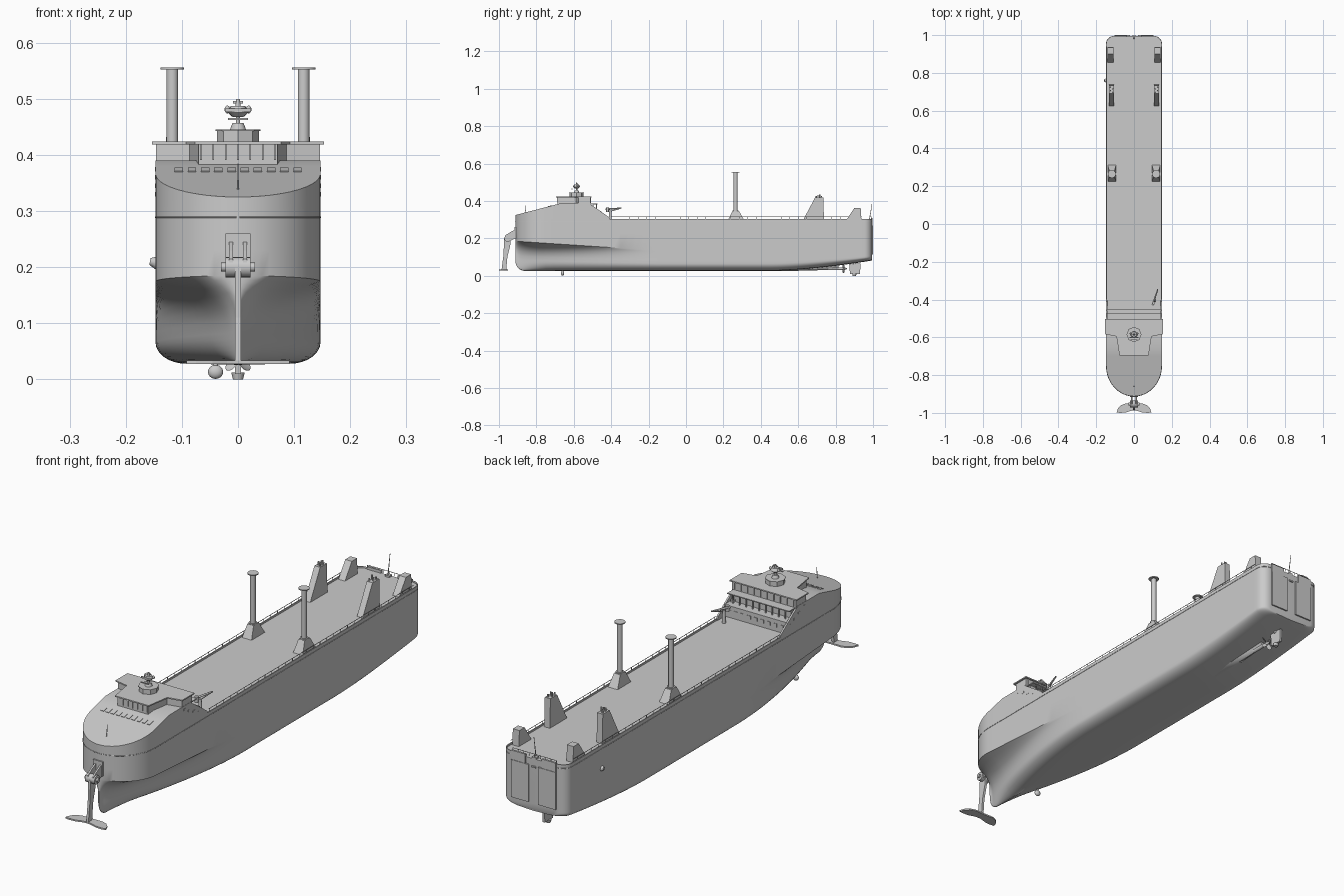
import bpy, bmesh
from math import sin, cos, pi, sqrt
from mathutils import Vector, Matrix

def finish(name, bm, smooth=False, angle=35):
    bmesh.ops.remove_doubles(bm, verts=bm.verts, dist=1e-5)
    bmesh.ops.recalc_face_normals(bm, faces=bm.faces)
    me = bpy.data.meshes.new(name)
    bm.to_mesh(me); bm.free()
    ob = bpy.data.objects.new(name, me)
    bpy.context.collection.objects.link(ob)
    if smooth:
        bpy.ops.object.select_all(action='DESELECT')
        ob.select_set(True)
        bpy.context.view_layer.objects.active = ob
        bpy.ops.object.shade_smooth_by_angle(angle=angle * pi / 180)
    return ob

def boxes(name, items, tilt=0):
    """items: (centre, size); tilt turns each box about x"""
    bm = bmesh.new()
    for c, s in items:
        m = Matrix.Translation(c) @ Matrix.Rotation(tilt, 4, 'X') @ Matrix.Diagonal((*s, 1))
        bmesh.ops.create_cube(bm, size=1, matrix=m)
    return finish(name, bm)

def rods(name, items, n=12):
    """items: (start, end, start radius, end radius)"""
    bm = bmesh.new()
    for a, b, r1, r2 in items:
        a, b = Vector(a), Vector(b)
        d = b - a
        m = Matrix.Translation((a + b) / 2) @ d.to_track_quat('Z', 'Y').to_matrix().to_4x4()
        bmesh.ops.create_cone(bm, cap_ends=True, segments=n, radius1=r1, radius2=r2, depth=d.length, matrix=m)
    return finish(name, bm, True)

def ball(name, c, s):
    bm = bmesh.new()
    m = Matrix.Translation(c) @ Matrix.Diagonal((*s, 1))
    bmesh.ops.create_uvsphere(bm, u_segments=20, v_segments=12, radius=1, matrix=m)
    return finish(name, bm, True)

def prism(name, pts, axis, a, b):
    """extrude a 2D outline: axis 'x' uses (y, z), axis 'z' uses (x, y)"""
    bm = bmesh.new()
    put = (lambda p, h: (h, *p)) if axis == 'x' else (lambda p, h: (*p, h))
    lo, hi = ([bm.verts.new(put(p, h)) for p in pts] for h in (a, b))
    bm.faces.new(lo); bm.faces.new(hi)
    for i in range(len(pts)):
        j = (i + 1) % len(pts)
        bm.faces.new((lo[i], lo[j], hi[j], hi[i]))
    return finish(name, bm)

def loft(name, stations, angle=35):
    """stations: (y, half section from bottom centre to top centre)"""
    bm = bmesh.new()
    rings = []
    for y, half in stations:
        full = half + [(-x, z) for x, z in reversed(half[1:-1])]
        rings.append([bm.verts.new((x, y, z)) for x, z in full])
    for p, q in zip(rings, rings[1:]):
        for i in range(len(p)):
            j = (i + 1) % len(p)
            bm.faces.new((p[i], p[j], q[j], q[i]))
    bm.faces.new(rings[0]); bm.faces.new(rings[-1])
    return finish(name, bm, True, angle)

# Hull: rounded upper bow over a fine wedge-shaped lower bow
W, BOW, STERN = 0.147, -0.912, 0.994
def beam(y):
    if y < -0.75:
        return max(0.003, W * sqrt(max(0, 1 - ((y + 0.75) / 0.162) ** 2)))
    if y > 0.954:
        return W - 0.04 * (1 - sqrt(max(0, 1 - ((y - 0.954) / 0.04) ** 2)))
    return W

def section(y):
    b = beam(y)
    t = min(1, max(0, (y + 0.905) / 0.75))
    low = min(b, max(0.003, W * (1 - (1 - t) ** 1.8)))
    zb, zk = 0.026, 0.185 - 0.05 * min(1, (y - BOW) / 0.76)
    if y < -0.86:
        zb += 0.052 * (1 - sqrt(max(0, 1 - ((y + 0.86) / 0.052) ** 2)))
    if y > 0.45:
        zb += 0.055 * ((y - 0.45) / 0.54) ** 1.6
    r = min(0.055, low)
    pts = [(0, zb), ((low - r) * 0.5, zb + 0.001)]
    pts += [(low - r + r * sin(a * pi / 16), zb + 0.002 + (zk - zb) * 0.35 * (1 - cos(a * pi / 16))) for a in range(9)]
    pts += [(low, zb + (zk - zb) * s) for s in (0.5, 0.65, 0.78, 0.87, 0.94, 1)]
    pts = [(x + (b - low) * max(0, (z - zb) / (zk - zb)) ** 5, z) for x, z in pts]
    i = max(0.0015, b - 0.004)
    return pts + [(b, 0.23), (b, 0.289), (b, 0.304), (i, 0.304), (i, 0.297), (0, 0.297)]

bow_ys = [-0.75 - 0.162 * cos(k * pi / 32) for k in range(16)]
mid_ys = [-0.75 + k * 0.04 for k in range(43)]
end_ys = [0.954 + 0.04 * sin(k * pi / 12) for k in range(7)]
loft("hull", [(y, section(y)) for y in bow_ys + mid_ys + end_ys], 28)

# Rubbing strip along the sheer line
for s in (1, -1):
    ys = bow_ys + [-0.75, 0] + end_ys
    cu = bpy.data.curves.new("rubbing_strip", 'CURVE')
    cu.dimensions = '3D'; cu.bevel_depth = 0.0013; cu.bevel_resolution = 1
    sp = cu.splines.new('POLY'); sp.points.add(len(ys) - 1)
    for p, y in zip(sp.points, ys):
        p.co = (s * beam(y), y, 0.289, 1)
    bpy.context.collection.objects.link(bpy.data.objects.new("rubbing_strip", cu))

# Forecastle with sloping roof
def roof(y):
    return 0.325 + 0.065 * min(1, (y - BOW) / 0.252)
loft("forecastle", [(y, [(0, 0.292), (beam(y), 0.292), (beam(y), roof(y)), (0, roof(y))])
                    for y in bow_ys + [-0.75, -0.7, -0.66, -0.58, -0.515]])
boxes("roof_windows", [((-0.1055 + k * 0.0235, -0.727, roof(-0.727)), (0.015, 0.024, 0.004)) for k in range(10)], 0.252)
rods("bow_mast", [((0, -0.86, 0.33), (0, -0.855, 0.385), 0.0018, 0.0008)])

# Stepped accommodation rear and its side wings
boxes("rear_decks", [((0, -0.49, 0.318), (0.28, 0.07, 0.05)), ((0, -0.488, 0.345), (0.284, 0.072, 0.004)),
                     ((0, -0.51, 0.363), (0.27, 0.03, 0.04)), ((0, -0.497, 0.384), (0.284, 0.05, 0.004))])
boxes("rear_pillars", [((-0.12 + k * 0.03, -0.479, 0.365), (0.004, 0.004, 0.038)) for k in range(9)]
      + [((-0.12 + k * 0.03, -0.455, 0.322), (0.016, 0.004, 0.014)) for k in range(9)])
for s in (1, -1):
    prism("side_wing", [(-0.52, 0.296), (-0.52, 0.388), (-0.495, 0.372), (-0.41, 0.312), (-0.405, 0.296)],
          'x', s * 0.14, s * 0.147)
    boxes("side_openings", [((s * 0.147, y, 0.345 - (y + 0.5) * 0.5), (0.002, 0.012, 0.008)) for y in (-0.56, -0.53, -0.5, -0.47)])

# Bridge with overhanging roof
def tee(k):
    half = [(0.150, -0.507), (0.150, -0.580), (0.090, -0.592), (0.074, -0.692)]
    half = [(x + k, y + (k if i == 0 else -k)) for i, (x, y) in enumerate(half)]
    return half + [(-x, y) for x, y in reversed(half)]
prism("bridge_house", tee(-0.004), 'z', 0.375, 0.42)
prism("bridge_roof", tee(0.003), 'z', 0.419, 0.424)
boxes("bridge_mullions", [((-0.066 + k * 0.022, -0.689, 0.405), (0.003, 0.004, 0.028)) for k in range(7)]
      + [((-0.135 + k * 0.03, -0.509, 0.405), (0.003, 0.004, 0.03)) for k in range(10)])

# Radar mast
rods("mast_base", [((0, -0.585, 0.42), (0, -0.585, 0.443), 0.037, 0.037),
                   ((0, -0.585, 0.443), (0, -0.585, 0.445), 0.040, 0.040)], 8)
rods("radar_mast", [((0, -0.585, 0.44), (0, -0.585, 0.457), 0.016, 0.010),
                    ((0, -0.585, 0.455), (0, -0.585, 0.472), 0.004, 0.004),
                    ((0, -0.585, 0.468), (0, -0.585, 0.476), 0.010, 0.019),
                    ((0, -0.585, 0.476), (0, -0.585, 0.487), 0.019, 0.013),
                    ((0, -0.585, 0.485), (0, -0.585, 0.500), 0.005, 0.003)], 16)
boxes("radar_bars", [((0, -0.61, 0.464), (0.035, 0.004, 0.004)), ((0, -0.585, 0.494), (0.018, 0.004, 0.004)),
                     ((0, -0.60, 0.480), (0.046, 0.006, 0.006))])
for s in (1, -1):
    ball("mast_dome", (s * 0.019, -0.58, 0.481), (0.005, 0.005, 0.007))

# Deck crane
rods("crane", [((0.11, -0.405, 0.295), (0.11, -0.405, 0.35), 0.008, 0.006),
               ((0.098, -0.43, 0.356), (0.126, -0.345, 0.362), 0.005, 0.003),
               ((0.11, -0.405, 0.345), (0.124, -0.35, 0.36), 0.002, 0.002),
               ((0.104, -0.42, 0.34), (0.104, -0.42, 0.365), 0.007, 0.007)])
boxes("deck_locker", [((0.128, -0.49, 0.35), (0.015, 0.014, 0.012))])

# Rotor sails, funnels and aft houses on both sides
for s in (1, -1):
    x = s * 0.117
    bm = bmesh.new()
    m = Matrix.Translation((x, 0.268, 0.321)) @ Matrix.Diagonal((0.044, 0.088, 0.05, 1))
    for v in bmesh.ops.create_cube(bm, size=1, matrix=m)['verts']:
        if v.co.z > 0.33:
            v.co.x = x + (v.co.x - x) * 0.65
            v.co.y = 0.266 + (v.co.y - 0.268) * 0.4
    finish("rotor_base", bm)
    rods("rotor_sail", [((x, 0.265, 0.345), (x, 0.265, 0.554), 0.0105, 0.0105),
                        ((x, 0.265, 0.345), (x, 0.265, 0.35), 0.016, 0.016),
                        ((x, 0.265, 0.552), (x, 0.265, 0.556), 0.021, 0.021)], 24)
    prism("funnel", [(0.625, 0.296), (0.738, 0.296), (0.734, 0.418), (0.690, 0.418)], 'x', s * 0.107, s * 0.133)
    rods("exhaust_pipes", [((s * (0.113 + 0.012 * (k % 2)), 0.697 + 0.009 * k, 0.41),
                            (s * (0.113 + 0.012 * (k % 2)), 0.697 + 0.009 * k, 0.428 + 0.004 * (k % 3)), 0.0035, 0.0035) for k in range(4)])
    prism("aft_house", [(0.855, 0.296), (0.938, 0.296), (0.934, 0.362), (0.900, 0.362)], 'x', s * 0.109, s * 0.139)

# Railings along both sides and stern
posts = [((s * 0.1445, -0.39 + k * 0.045, 0.309), (0.0016, 0.0016, 0.012)) for s in (1, -1) for k in range(30)]
rails = [((s * 0.1445, 0.27, 0.315), (0.0016, 1.34, 0.0016)) for s in (1, -1)] + [((0, 0.99, 0.315), (0.2, 0.0016, 0.0016))]
posts += [((-0.1 + k * 0.025, 0.99, 0.309), (0.0016, 0.0016, 0.012)) for k in range(9)]
boxes("railings", posts + rails)

# Stern doors, stern mast and fittings
for s in (1, -1):
    prism("stern_door", [(s * 0.022, 0.99), (s * 0.102, 0.99), (s * 0.102, 1.0), (s * 0.022, 1.0)], 'z', 0.115, 0.27)
    boxes("stern_door_head", [((s * 0.07, 0.994, 0.286), (0.064, 0.008, 0.044))])
boxes("stern_platform", [((0, 0.993, 0.265), (0.02, 0.012, 0.006)), ((0, 0.985, 0.298), (0.02, 0.018, 0.012))])
rods("stern_mast", [((0, 0.98, 0.295), (0, 0.995, 0.388), 0.0022, 0.001)])
rods("side_fitting", [((-0.145, 0.76, 0.208), (-0.157, 0.76, 0.21), 0.012, 0.006)])

# Skeg, propeller and rudder
loft("skeg", [(y, [(0, z), (w, z + 0.008), (w * 1.6, 0.08), (0, 0.085)]) for y, z, w in
              ((0.45, 0.026, 0.03), (0.6, 0.027, 0.02), (0.75, 0.031, 0.011), (0.815, 0.036, 0.006))], 50)
rods("propeller_shaft", [((0, 0.76, 0.038), (0, 0.845, 0.038), 0.008, 0.007), ((0, 0.845, 0.038), (0, 0.862, 0.038), 0.007, 0.002)])
bm = bmesh.new()
for k in range(4):
    m = (Matrix.Translation((0, 0.842, 0.038)) @ Matrix.Rotation(k * pi / 2 + pi / 4, 4, 'Y')
         @ Matrix.Translation((0, 0, 0.016)) @ Matrix.Rotation(0.6, 4, 'Z') @ Matrix.Diagonal((0.009, 0.0015, 0.014, 1)))
    bmesh.ops.create_uvsphere(bm, u_segments=12, v_segments=8, radius=1, matrix=m)
finish("propeller_blades", bm, True)
prism("rudder", [(0.877, 0.010), (0.93, 0.010), (0.934, 0.066), (0.872, 0.066)], 'x', -0.005, 0.005)
rods("rudder_stock", [((0, 0.9, 0.06), (0, 0.9, 0.1), 0.009, 0.009), ((0, 0.9, 0.0), (0, 0.9, 0.012), 0.009, 0.012)])

# Sounder pod under the fore hull
ball("sounder_pod", (-0.04, -0.66, 0.0135), (0.0135, 0.009, 0.0125))
rods("pod_stem", [((-0.04, -0.66, 0.015), (-0.04, -0.66, 0.05), 0.004, 0.005)])

# Swing-down bow foil
boxes("foil_bracket", [((0, -0.91, 0.23), (0.044, 0.014, 0.06))])
for s in (1, -1):
    prism("bracket_arm", [(-0.912, 0.248), (-0.912, 0.2), (-0.945, 0.185), (-0.97, 0.195), (-0.968, 0.215), (-0.945, 0.23)],
          'x', s * 0.009, s * 0.016)
rods("foil_pivot", [((-0.03, -0.953, 0.2), (0.03, -0.953, 0.2), 0.008, 0.008), ((-0.022, -0.953, 0.2), (0.022, -0.953, 0.2), 0.018, 0.018)], 20)
prism("foil_strut", [(-0.972, 0.2), (-0.936, 0.205), (-0.94, 0.16), (-0.955, 0.1), (-0.961, 0.032), (-0.986, 0.032), (-0.976, 0.11)],
      'x', -0.005, 0.005)
half = [(0.008, -0.952), (0.045, -0.951), (0.068, -0.959), (0.084, -0.975), (0.092, -0.997), (0.075, -1.0), (0.045, -0.998), (0.02, -0.99), (0.008, -0.988)]
prism("bow_foil", half + [(-x, y) for x, y in reversed(half)], 'z', 0.0275, 0.0335)
